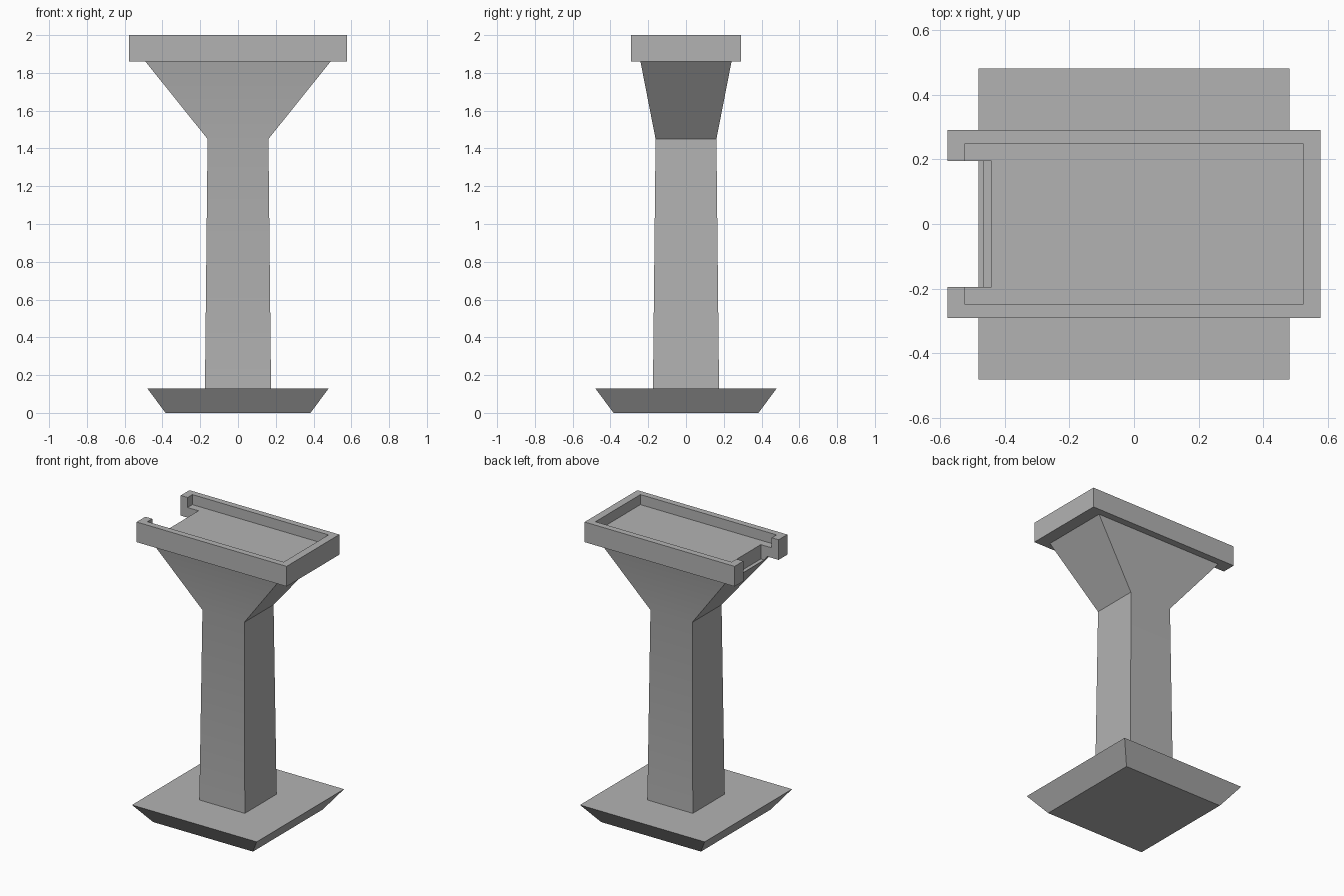
import bpy
import bmesh
import math

default_cube = bpy.data.objects.get("Cube")
if default_cube:
    bpy.data.objects.remove(default_cube, do_unlink=True)

# One flat colour for the whole stand
grey = bpy.data.materials.new("plain grey")
grey.use_nodes = True
colour = (0.45, 0.45, 0.45, 1)
grey.diffuse_color = colour
grey.node_tree.nodes["Principled BSDF"].inputs["Base Color"].default_value = colour


def loft(name, sections, x_shift=0):
    """Stack rectangles given as (half width, half depth, height)."""
    bm = bmesh.new()
    rings = []
    for hx, hy, z in sections:
        corners = [(-hx, -hy), (hx, -hy), (hx, hy), (-hx, hy)]
        rings.append([bm.verts.new((x + x_shift, y, z)) for x, y in corners])
    bm.faces.new(rings[0][::-1])
    bm.faces.new(rings[-1])
    for low, high in zip(rings, rings[1:]):
        for i in range(4):
            j = (i + 1) % 4
            bm.faces.new((low[i], low[j], high[j], high[i]))
    mesh = bpy.data.meshes.new(name)
    bm.to_mesh(mesh)
    bm.free()
    mesh.materials.append(grey)
    obj = bpy.data.objects.new(name, mesh)
    bpy.context.collection.objects.link(obj)
    return obj


def select_only(obj):
    bpy.ops.object.select_all(action="DESELECT")
    obj.select_set(True)
    bpy.context.view_layer.objects.active = obj


def cut(obj, cutter):
    select_only(obj)
    mod = obj.modifiers.new("cut", "BOOLEAN")
    mod.operation = "DIFFERENCE"
    mod.solver = "EXACT"
    mod.object = cutter
    bpy.ops.object.modifier_apply(modifier=mod.name)


# Foot plate, wider at its top
base = loft("base", [(0.384, 0.384, 0), (0.48, 0.48, 0.13)])

# Tapered column that flares out under the tray
column = loft("column", [(0.175, 0.175, 0.13), (0.161, 0.161, 1.45), (0.49, 0.241, 1.86)])

# Shallow tray
tray = loft("tray", [(0.577, 0.29, 1.86), (0.577, 0.29, 2)])

# Cutters: the tray pocket and the notch in its right end
pocket = loft("pocket_cutter", [(0.524, 0.247, 1.93), (0.524, 0.247, 2.1)])
notch = loft("notch_cutter", [(0.2, 0.194, 1.83), (0.2, 0.194, 2.1)], x_shift=-0.64)
cut(tray, pocket)
cut(tray, notch)
cut(column, notch)

for cutter in (pocket, notch):
    bpy.data.objects.remove(cutter, do_unlink=True)

# Soft bend on the front and back of the column, sharp edges elsewhere
for part in (base, column, tray):
    select_only(part)
    bpy.ops.object.shade_smooth_by_angle(angle=math.radians(30))
